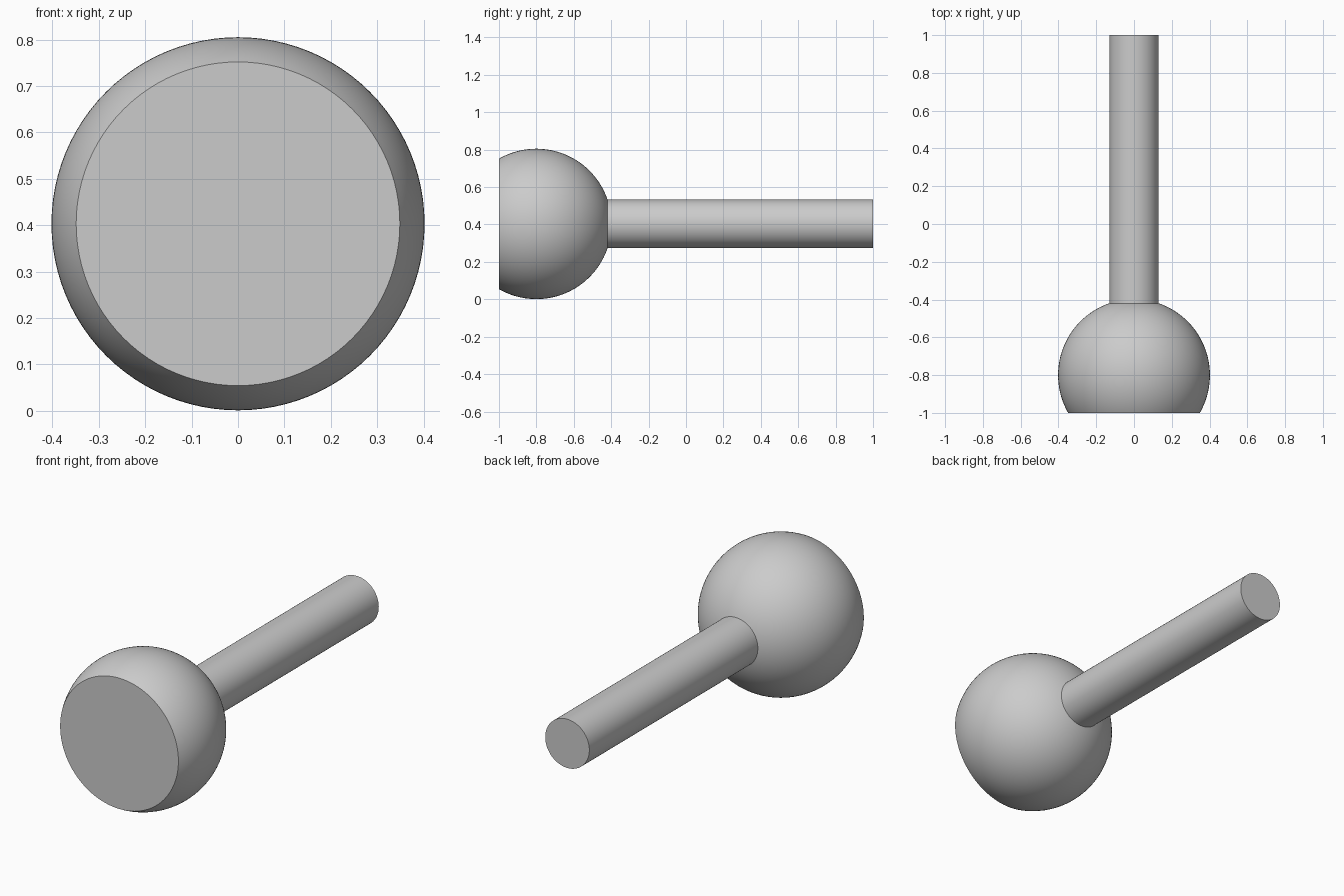
import bpy, bmesh, math
from mathutils import Matrix, Vector

cube = bpy.data.objects.get("Cube")
if cube:
    bpy.data.objects.remove(cube, do_unlink=True)

BALL_R, ROD_R = 0.402, 0.13
AXIS_Z, BALL_Y = 0.403, -0.8
FRONT, BACK = -1.0, 1.0
JOINT_Y = BALL_Y + math.sqrt(BALL_R ** 2 - ROD_R ** 2)

grey = bpy.data.materials.new("grey")
grey.use_nodes = True
colour = (0.6, 0.6, 0.6, 1)
grey.diffuse_color = colour
grey.node_tree.nodes["Principled BSDF"].inputs["Base Color"].default_value = colour


def lathe(name, profile, segments=96):
    """Turn a (radius, y) profile around the lengthwise axis."""
    bm = bmesh.new()
    verts = [bm.verts.new((r, y, AXIS_Z)) for r, y in profile]
    edges = [bm.edges.new(pair) for pair in zip(verts, verts[1:])]
    bmesh.ops.spin(bm, geom=verts + edges, cent=(0, 0, AXIS_Z), axis=(0, 1, 0),
                   angle=math.tau, steps=segments)
    bmesh.ops.remove_doubles(bm, verts=bm.verts, dist=0.0001)
    bmesh.ops.recalc_face_normals(bm, faces=bm.faces)
    # Open shells: make sure the side walls face away from the axis
    side = max(bm.faces, key=lambda f: f.calc_center_median().x)
    if side.normal.x < 0:
        bmesh.ops.reverse_faces(bm, faces=bm.faces)
    mesh = bpy.data.meshes.new(name)
    bm.to_mesh(mesh)
    bm.free()
    mesh.materials.append(grey)
    obj = bpy.data.objects.new(name, mesh)
    bpy.context.collection.objects.link(obj)
    bpy.ops.object.select_all(action='DESELECT')
    obj.select_set(True)
    bpy.context.view_layer.objects.active = obj
    bpy.ops.object.shade_smooth_by_angle(angle=math.radians(30))
    return obj


# Ball with a flat front, open where the rod leaves it
start = math.acos((FRONT - BALL_Y) / BALL_R)
end = math.asin(ROD_R / BALL_R)
steps = 40
angles = [start + (end - start) * i / steps for i in range(steps + 1)]
arc = [(BALL_R * math.sin(a), BALL_Y + BALL_R * math.cos(a)) for a in angles]
lathe("ball", [(0, FRONT)] + arc)

# Straight rod with a flat back end
lathe("rod", [(ROD_R, JOINT_Y), (ROD_R, BACK), (0, BACK)])
